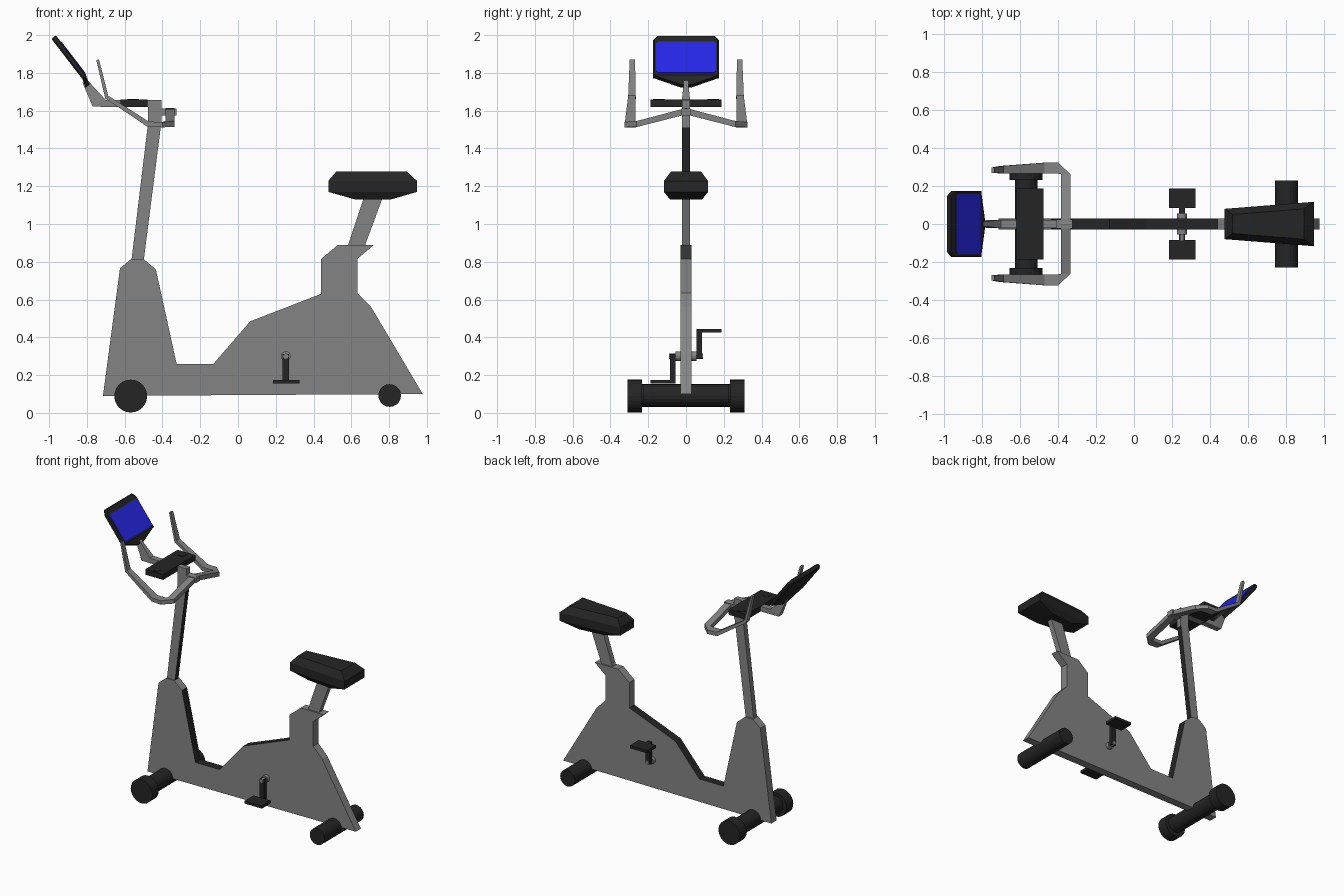
import bpy, bmesh, math
from mathutils import Vector, Matrix

if "Cube" in bpy.data.objects:
    bpy.data.objects.remove(bpy.data.objects["Cube"])


def material(name, rgb):
    m = bpy.data.materials.new(name)
    m.diffuse_color = (*rgb, 1)
    m.use_nodes = True
    m.node_tree.nodes["Principled BSDF"].inputs["Base Color"].default_value = m.diffuse_color
    return m


GREY = material("grey_paint", (0.23, 0.23, 0.23))
BLACK = material("black_plastic", (0.018, 0.018, 0.018))
BLUE = material("screen_blue", (0.02, 0.02, 0.80))


def finish(name, bm, *mats):
    bmesh.ops.recalc_face_normals(bm, faces=bm.faces)
    me = bpy.data.meshes.new(name)
    bm.to_mesh(me)
    bm.free()
    for m in mats:
        me.materials.append(m)
    ob = bpy.data.objects.new(name, me)
    bpy.context.collection.objects.link(ob)
    return ob


def loft(name, rings, *mats):
    """Skin equal-length rings of points and cap both ends."""
    bm = bmesh.new()
    vs = [[bm.verts.new(p) for p in r] for r in rings]
    n = len(vs[0])
    for r0, r1 in zip(vs, vs[1:]):
        for i in range(n):
            j = (i + 1) % n
            bm.faces.new((r0[i], r0[j], r1[j], r1[i]))
    bm.faces.new(vs[0])
    bm.faces.new(vs[-1])
    return finish(name, bm, *mats)


def side_plate(name, profile, half, dark=()):
    """Extrude an x/z profile across y; edges listed in dark become black."""
    ob = loft(name, [[(x, y, z) for x, z in profile] for y in (-half, half)], GREY, BLACK)
    for i in dark:
        ob.data.polygons[i].material_index = 1
    return ob


def quad(c, a, b):
    c, a, b = Vector(c), Vector(a), Vector(b)
    return [c + a + b, c - a + b, c - a - b, c + a - b]


def box(name, x0, x1, y0, y1, z0, z1, mat):
    return loft(name, [[(x0, y0, z), (x1, y0, z), (x1, y1, z), (x0, y1, z)] for z in (z0, z1)], mat)


def cylinder(name, x, z, r, y0, y1, mat, sides=20):
    bm = bmesh.new()
    bmesh.ops.create_cone(bm, cap_ends=True, segments=sides, radius1=r, radius2=r, depth=abs(y1 - y0),
                          matrix=Matrix.Translation((x, (y0 + y1) / 2, z)) @ Matrix.Rotation(math.pi / 2, 4, 'X'))
    return finish(name, bm, mat)


# Main housing, black strip along the inner upper edge
side_plate("main_housing", [
    (-.715, .09), (-.625, .765), (-.565, .815), (-.50, .815), (-.435, .76), (-.325, .26),
    (-.13, .26), (.065, .485), (.44, .63), (.44, .815), (.53, .89), (.72, .89),
    (.632, .815), (.632, .635), (.705, .56), (.978, .10)], .03, dark=(4, 5, 6, 7))

# Posts
side_plate("handlebar_post", [(-.565, .80), (-.50, .80), (-.408, 1.52), (-.478, 1.52)], .02, dark=(1,))
box("post_head", -.477, -.405, -.02, .02, 1.51, 1.657, GREY)
side_plate("seat_post", [(.58, .88), (.67, .88), (.77, 1.15), (.67, 1.15)], .02)

# Seat: stacked trapezoid rings, wider at the back
seat = [(1.13, .62, .81, .065, .085), (1.17, .478, .948, .08, .117),
        (1.228, .478, .948, .08, .117), (1.277, .52, .895, .05, .08)]
loft("seat", [[(x0, -a, z), (x1, -b, z), (x1, b, z), (x0, a, z)] for z, x0, x1, a, b in seat], BLACK)

# Floor rollers
cylinder("front_floor_bar", -.568, .092, .06, -.24, .24, BLACK)
cylinder("rear_floor_bar", .803, .092, .06, -.228, .228, BLACK)
for side, s in (("right", -1), ("left", 1)):
    cylinder("front_wheel_" + side, -.568, .089, .087, s * .232, s * .31, BLACK, 24)

# Cranks and pedals, half a turn apart
cylinder("crank_axle", .253, .30, .026, -.055, .055, GREY, 16)
for side, s in (("right", -1), ("left", 1)):
    ya, yb = sorted((s * .056, s * .085))
    za, zb = sorted((.30 - s * .012, .30 + s * .13))
    box("crank_arm_" + side, .236, .27, ya, yb, za, zb, BLACK)
    cylinder("crank_pin_" + side, .253, .30, .014, s * .05, s * .09, GREY, 12)
    yp, yq = sorted((s * .084, s * .188))
    zc = .30 + s * .135
    box("pedal_" + side, .185, .325, yp, yq, zc - .01, zc + .01, BLACK)
    box("pedal_spindle_" + side, .236, .27, *sorted((s * .056, s * .09)), zc - .01, zc + .01, BLACK)

# Handlebar: tapering flat bar swept along one side, then mirrored
bar = loft("handlebar", [
    quad((-.36, 0, 1.597), (.025, 0, 0), (0, 0, .017)),
    quad((-.36, .262, 1.529), (.025, 0, 0), (0, 0, .016)),
    quad((-.40, .295, 1.526), (0, .03, 0), (0, 0, .014)),
    quad((-.475, .295, 1.528), (0, .028, 0), (.003, 0, .014)),
    quad((-.695, .286, 1.672), (0, .02, 0), (.008, 0, .007)),
    quad((-.743, .284, 1.87), (0, .014, 0), (.007, 0, .002))], GREY)
mirror = bar.modifiers.new("Mirror", 'MIRROR')
mirror.use_axis = (False, True, False)
box("handlebar_clamp", -.41, -.325, -.025, .025, 1.575, 1.612, GREY)

# Control tray with two round pads
box("control_tray", -.622, -.478, -.187, .187, 1.62, 1.66, BLACK)
for side, s in (("right", -1), ("left", 1)):
    ring = [(.03 * math.cos(i * math.pi / 8) - .555, .03 * math.sin(i * math.pi / 8) + s * .145)
            for i in range(16)]
    loft("tray_pad_" + side, [[(x, y, z) for x, y in ring] for z in (1.655, 1.663)], BLACK)

# Screen bracket
loft("screen_bracket", [
    quad((-.46, 0, 1.637), (0, .022, 0), (0, 0, .018)),
    quad((-.735, 0, 1.639), (0, .022, 0), (.034, 0, .018)),
    quad((-.81, 0, 1.755), (0, .01, 0), (.013, 0, .007))], GREY)

# Tilted screen: u runs up the panel, w is out of its face
UP = Vector((-.609, 0, .793))
OUT = Vector((.793, 0, .609))


def panel(y, u, w):
    return Vector((-.80, y, 1.785)) + UP * u + OUT * w


def panel_ring(outline, w):
    return [panel(y, u, w) for y, u in outline]


frame = [(.175, 0), (.175, .24), (.152, .27), (-.152, .27), (-.175, .24), (-.175, 0)]
inner = [(y * .96, .135 + (u - .135) * .96) for y, u in frame]
loft("screen_frame", [panel_ring(inner, -.03), panel_ring(frame, -.022),
                      panel_ring(frame, -.006), panel_ring(inner, 0)], BLACK)
loft("screen_chin", [quad(panel(0, .006, -.015), (0, .173, 0), OUT * .013),
                     quad(panel(0, -.045, -.03), (0, .03, 0), OUT * .013)], BLACK)
glass = [(.158, .03), (.158, .216), (.147, .227), (-.147, .227),
         (-.158, .216), (-.158, .03), (-.147, .019), (.147, .019)]
loft("screen_glass", [panel_ring(glass, -.003), panel_ring(glass, .003)], BLUE)
